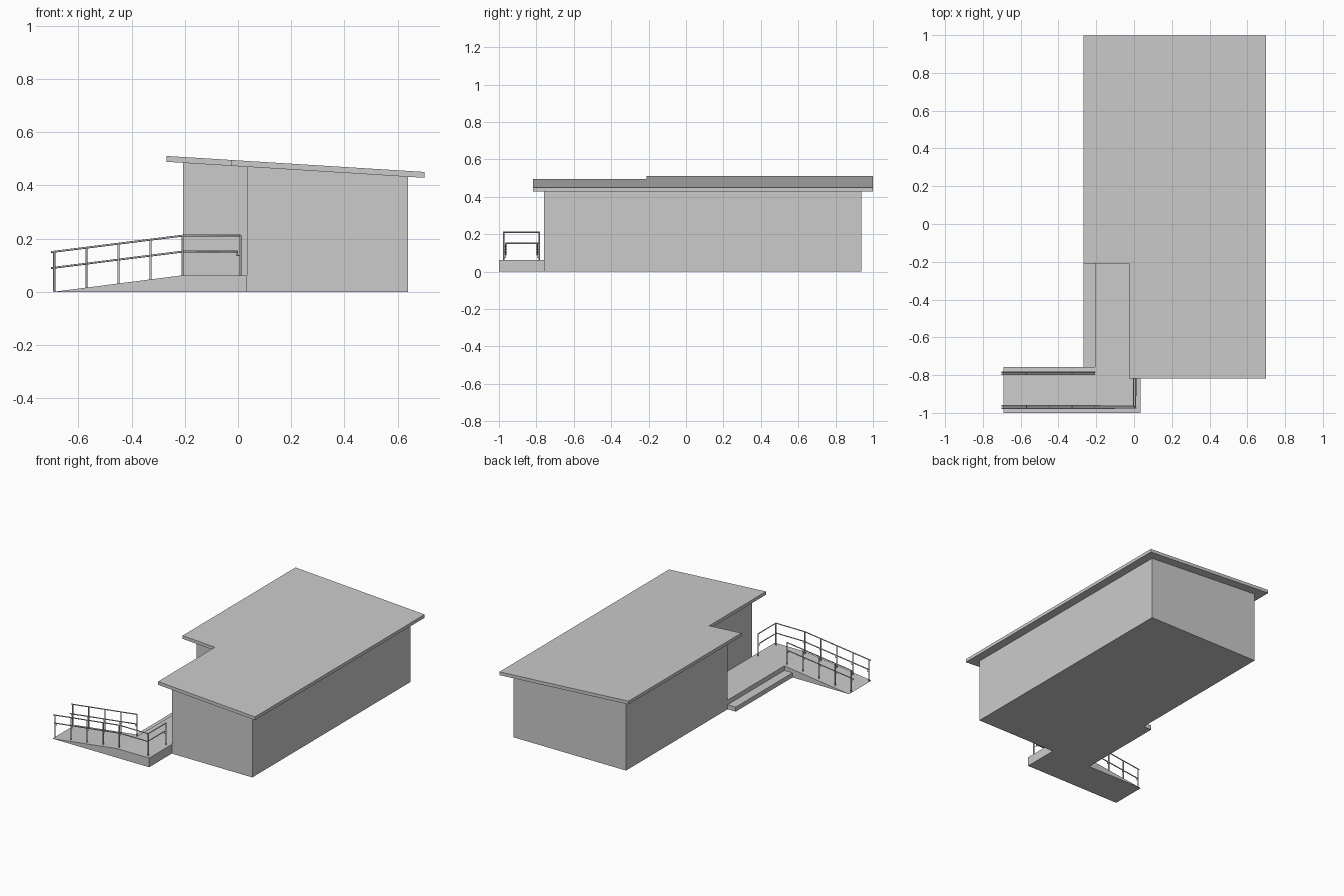
import bpy, bmesh

if "Cube" in bpy.data.objects:
    bpy.data.objects.remove(bpy.data.objects["Cube"])


def prism(name, outline, bottom, top):
    """Vertical-sided solid over an XY outline; bottom/top are heights as functions of x."""
    bm = bmesh.new()
    lo = [bm.verts.new((x, y, bottom(x))) for x, y in outline]
    hi = [bm.verts.new((x, y, top(x))) for x, y in outline]
    bm.faces.new(lo[::-1])
    bm.faces.new(hi)
    n = len(outline)
    for i in range(n):
        j = (i + 1) % n
        bm.faces.new((lo[i], lo[j], hi[j], hi[i]))
    bmesh.ops.recalc_face_normals(bm, faces=bm.faces)
    me = bpy.data.meshes.new(name)
    bm.to_mesh(me)
    bm.free()
    ob = bpy.data.objects.new(name, me)
    bpy.context.collection.objects.link(ob)
    return ob


def tubes(name, paths, radius):
    """Round bars along several polylines."""
    cu = bpy.data.curves.new(name, 'CURVE')
    cu.dimensions = '3D'
    cu.bevel_depth = radius
    cu.bevel_resolution = 2
    cu.use_fill_caps = True
    for pts in paths:
        sp = cu.splines.new('POLY')
        sp.points.add(len(pts) - 1)
        for p, co in zip(sp.points, pts):
            p.co = (*co, 1)
        sp.use_smooth = True
    ob = bpy.data.objects.new(name, cu)
    bpy.context.collection.objects.link(ob)
    return ob


def rect(x0, x1, y0, y1):
    return [(x0, y0), (x1, y0), (x1, y1), (x0, y1)]


def ground(x):
    return 0.0


def roof_top(x):
    return 0.51 - (x + 0.268) * 0.062


def roof_bottom(x):
    return roof_top(x) - 0.022


DECK, RAMP_LOW, RAMP_HIGH = 0.062, -0.692, -0.207


def floor(x):
    return DECK * min(1, max(0, (x - RAMP_LOW) / (RAMP_HIGH - RAMP_LOW)))


# L-shaped building and its overhanging mono-pitch roof
prism("walls", [(0.034, -0.758), (0.638, -0.758), (0.638, 0.938), (-0.207, 0.938),
                (-0.207, -0.15), (0.034, -0.15)], ground, roof_bottom)
prism("roof", [(-0.027, -0.818), (0.7, -0.818), (0.7, 0.999), (-0.268, 0.999),
               (-0.268, -0.21), (-0.027, -0.21)], roof_bottom, roof_top)

# Entrance deck, side step and ramp
prism("deck", rect(RAMP_HIGH, 0.034, -1.0, -0.15), ground, lambda x: DECK)
prism("side_step", rect(-0.268, RAMP_HIGH, -0.758, -0.15), ground, lambda x: DECK / 2)
bm = bmesh.new()
ends = []
for y in (-1.0, -0.758):
    ends.append([bm.verts.new(c) for c in ((RAMP_LOW, y, 0), (RAMP_HIGH, y, 0), (RAMP_HIGH, y, DECK))])
a, b = ends
bm.faces.new(a)
bm.faces.new(b[::-1])
for i in range(3):
    j = (i + 1) % 3
    bm.faces.new((a[i], b[i], b[j], a[j]))
bmesh.ops.recalc_face_normals(bm, faces=bm.faces)
mesh = bpy.data.meshes.new("ramp")
bm.to_mesh(mesh)
bm.free()
bpy.context.collection.objects.link(bpy.data.objects.new("ramp", mesh))

# Railings: posts carry the top rail, brackets hold an inset handrail
TOP, MID, INSET, DROP = 0.149, 0.089, 0.012, 0.015
FRONT, BACK, SIDE = -0.975, -0.784, 0.009
post_x = [-0.69 + 0.1205 * i for i in range(5)]


def rail(xy, h):
    return [(x, y, floor(x) + h) for x, y in xy]


def railing(name, line, inner, posts):
    """posts: (x, y, inward dx, inward dy)"""
    tubes(name + "_top_rail", [rail(line, TOP)], 0.0036)
    tubes(name + "_handrail", [rail(inner, MID)], 0.0036)
    tubes(name + "_posts", [[(x, y, floor(x)), (x, y, floor(x) + TOP)]
                            for x, y, _, _ in posts], 0.004)
    tubes(name + "_brackets", [[(x, y, floor(x) + MID - DROP),
                                (x + dx, y + dy, floor(x) + MID - DROP),
                                (x + dx, y + dy, floor(x) + MID)]
                               for x, y, dx, dy in posts], 0.002)


railing("front",
        [(-0.702, FRONT), (RAMP_HIGH, FRONT), (SIDE, FRONT), (SIDE, BACK)],
        [(-0.702, FRONT + INSET), (RAMP_HIGH, FRONT + INSET),
         (SIDE - INSET, FRONT + INSET), (SIDE - INSET, BACK)],
        [(x, FRONT, 0, INSET) for x in post_x]
        + [(SIDE, FRONT, -INSET, INSET), (SIDE, BACK, -INSET, 0)])
railing("back",
        [(-0.702, BACK), (RAMP_HIGH, BACK)],
        [(-0.702, BACK - INSET), (RAMP_HIGH, BACK - INSET)],
        [(x, BACK, 0, -INSET) for x in post_x])
